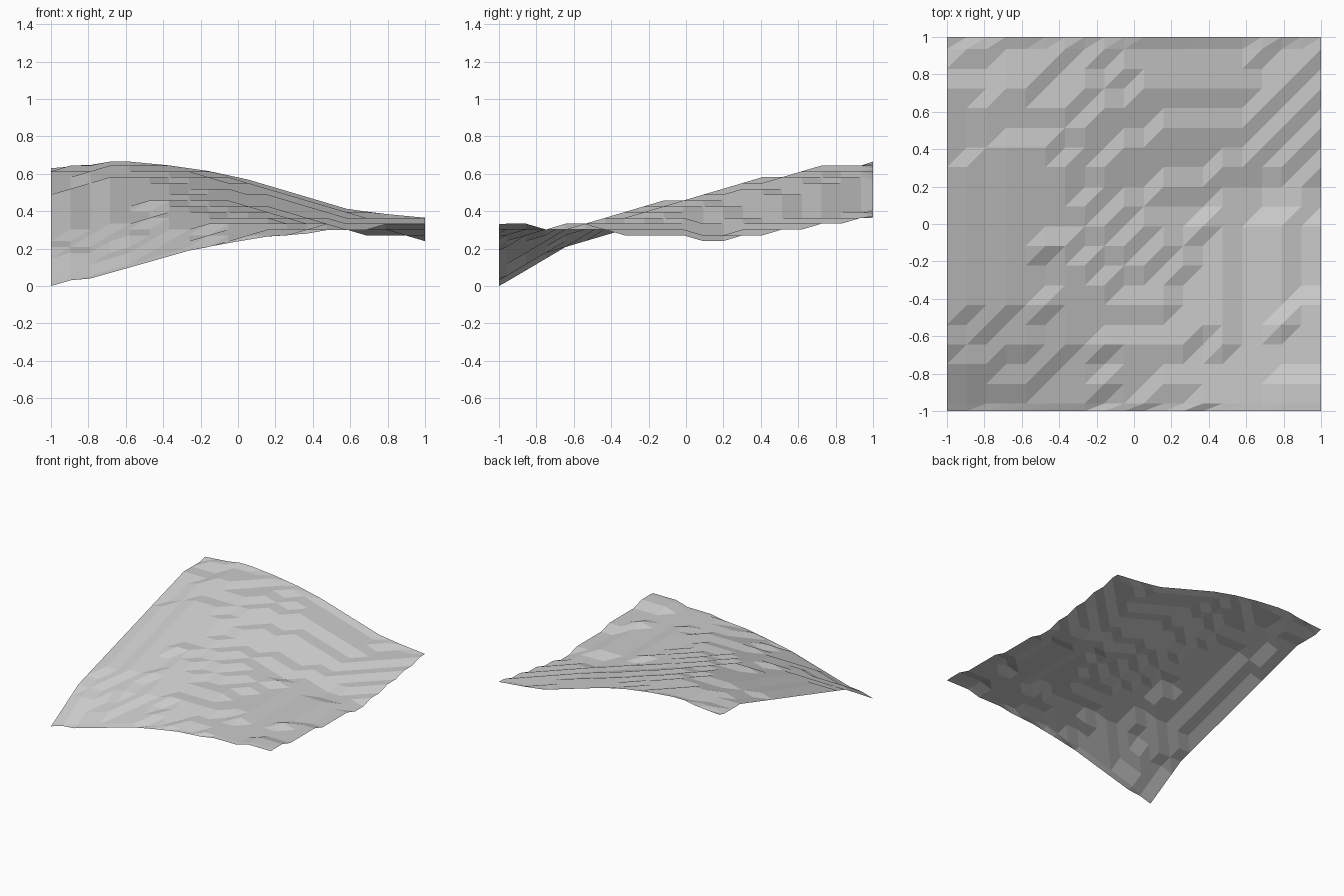
import bpy, bmesh, math

cube = bpy.data.objects.get("Cube")
if cube:
    bpy.data.objects.remove(cube)

CELLS = 19
CELL = 2 / CELLS
STEP, BASE = 0.0311, -0.009      # height of one terrace and the lowest level

# Edge profiles: (position, height)
FRONT = [(-1, 0), (-.9, .03), (-.79, .04), (-.47, .13), (-.26, .19), (-.05, .23),
         (.16, .265), (.37, .28), (.48, .3), (.69, .3), (.79, .33), (1, .33)]
BACK = [(-1, .63), (-.8, .645), (-.69, .665), (-.58, .665), (-.37, .645), (-.16, .615),
        (.05, .57), (.27, .505), (.59, .41), (.79, .385), (1, .365)]
RIGHT = [(-1, 0), (-.66, .19), (-.37, .29), (0, .4), (.28, .48), (.65, .59), (1, .63)]
LEFT = [(-1, .33), (-.87, .33), (-.76, .3), (-.45, .3), (-.34, .27), (0, .265),
        (.15, .24), (.3, .27), (.5, .295), (.8, .333), (1, .365)]


def along(profile, t):
    for (a, za), (b, zb) in zip(profile, profile[1:]):
        if t <= b:
            return za + (zb - za) * (t - a) / (b - a)
    return profile[-1][1]


def mix(a, b, t):
    return a + (b - a) * (t + 1) / 2


def height(x, y):
    """Patch spanned between the four edge profiles, with a soft hill."""
    across = mix(along(FRONT, x), along(BACK, x), y)
    deep = mix(along(RIGHT, y), along(LEFT, y), x)
    corners = mix(mix(FRONT[0][1], FRONT[-1][1], x), mix(BACK[0][1], BACK[-1][1], x), y)
    hill = 0.045 * math.exp(-((x + .5) ** 2 + (y - .1) ** 2) / .3)
    return across + deep - corners + hill * (1 - x ** 6) * (1 - y ** 6)


def terrace(z):
    return BASE + STEP * round((z - BASE) / STEP)


# Grid lines: the rows are offset, so the first and last are cut short
xs = [-1 + CELL * i for i in range(CELLS + 1)]
ys = [-1] + [.935 - CELL * k for k in range(CELLS - 1, -1, -1)] + [1]

# Terraced ground sheet, every cell split along the same diagonal
bm = bmesh.new()
rows = []
for j, y in enumerate(ys):
    rim = j in (0, len(ys) - 1)
    rows.append([bm.verts.new((x, y, height(x, y) if rim else terrace(height(x, y))))
                 for x in xs])
for low, high in zip(rows, rows[1:]):
    for i in range(CELLS):
        bm.faces.new((low[i], low[i + 1], high[i + 1]))
        bm.faces.new((low[i], high[i + 1], high[i]))

mesh = bpy.data.meshes.new("terrain")
bm.to_mesh(mesh)
bm.free()
terrain = bpy.data.objects.new("terrain", mesh)
bpy.context.collection.objects.link(terrain)

# Plain grey ground
grey = bpy.data.materials.new("ground grey")
grey.use_nodes = True
colour = (.6, .6, .6, 1)
grey.diffuse_color = colour
grey.node_tree.nodes["Principled BSDF"].inputs["Base Color"].default_value = colour
mesh.materials.append(grey)
